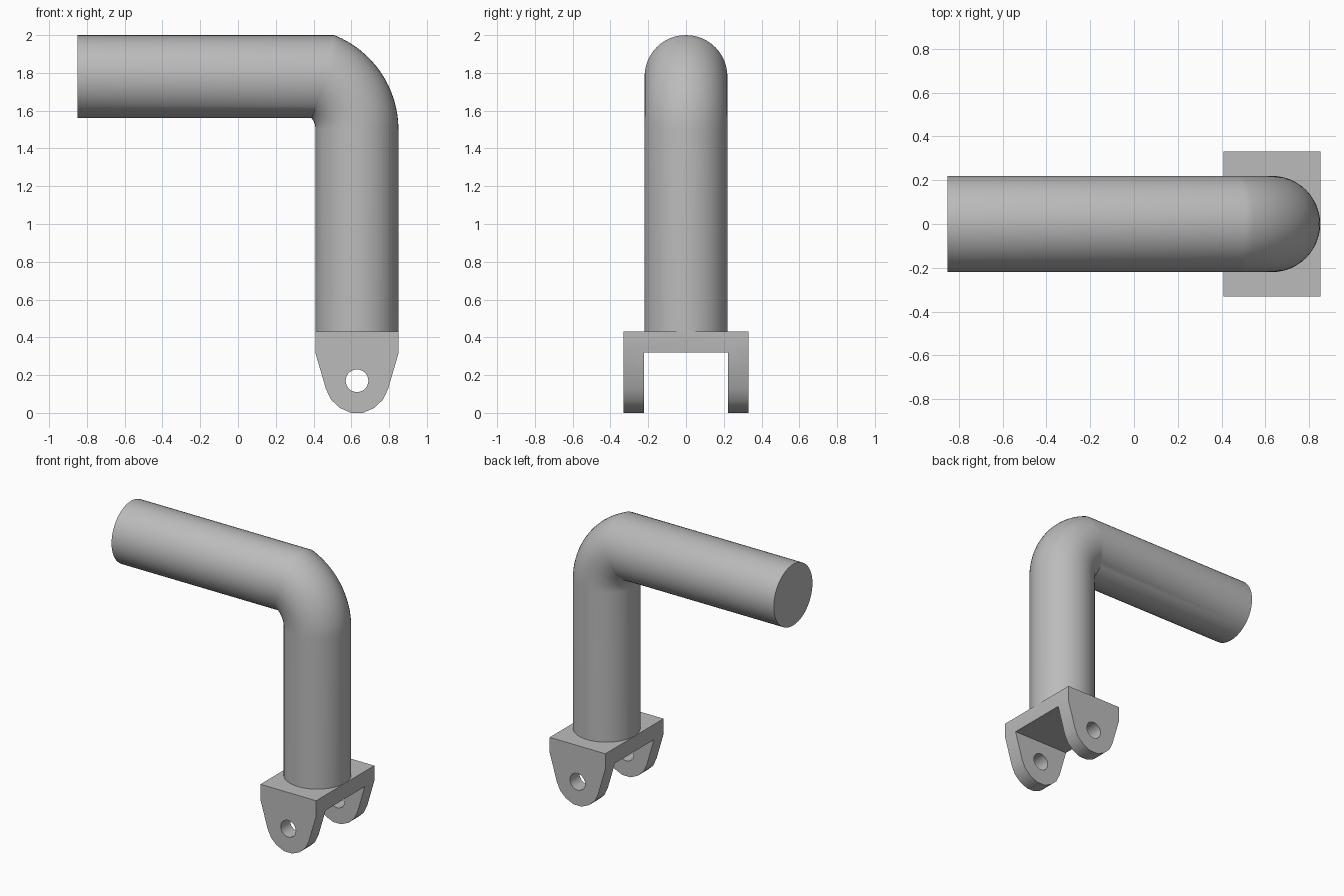
import bpy, bmesh, math
from mathutils import Matrix

cube = bpy.data.objects.get("Cube")
if cube:
    bpy.data.objects.remove(cube, do_unlink=True)

grey = bpy.data.materials.new("plain grey")
grey.use_nodes = True
grey.diffuse_color = (0.5, 0.5, 0.5, 1)
grey.node_tree.nodes["Principled BSDF"].inputs["Base Color"].default_value = (0.5, 0.5, 0.5, 1)


def make_object(name, bm, material=grey):
    bmesh.ops.recalc_face_normals(bm, faces=bm.faces)
    mesh = bpy.data.meshes.new(name)
    bm.to_mesh(mesh)
    bm.free()
    obj = bpy.data.objects.new(name, mesh)
    bpy.context.collection.objects.link(obj)
    if material:
        mesh.materials.append(material)
    return obj


def smooth(obj, degrees):
    bpy.ops.object.select_all(action='DESELECT')
    obj.select_set(True)
    bpy.context.view_layer.objects.active = obj
    bpy.ops.object.shade_smooth_by_angle(angle=math.radians(degrees))


def cut(obj, cutter):
    cutter.hide_render = True
    cutter.hide_viewport = True
    mod = obj.modifiers.new("cut", 'BOOLEAN')
    mod.operation = 'DIFFERENCE'
    mod.solver = 'EXACT'
    mod.object = cutter


# Bent pipe: upright tube, round bend, then a level tube joined at a mitre
SIDES, BEND_STEPS = 48, 16
RADIUS = 0.2195
POST_X, ARM_Z, ARM_END = 0.63, 1.7805, -0.85
BEND_X, BEND_Z = 0.312, 1.5
BEND_R = POST_X - BEND_X
BASE_Z = 0.43

bm = bmesh.new()
columns = []
for i in range(SIDES):
    angle = math.tau * i / SIDES
    out, y = RADIUS * math.cos(angle), RADIUS * math.sin(angle)
    sweep = BEND_R + out
    # the bend stops where this line meets the level tube
    stop = math.asin((ARM_Z + out - BEND_Z) / sweep)
    path = [(POST_X + out, y, BASE_Z - 0.01)]
    for k in range(BEND_STEPS + 1):
        t = stop * k / BEND_STEPS
        path.append((BEND_X + sweep * math.cos(t), y, BEND_Z + sweep * math.sin(t)))
    path.append((ARM_END, y, ARM_Z + out))
    columns.append([bm.verts.new(p) for p in path])
for a, b in zip(columns, columns[1:] + columns[:1]):
    for k in range(len(a) - 1):
        bm.faces.new((a[k], b[k], b[k + 1], a[k + 1]))
for end in (0, -1):
    bm.faces.new([c[end] for c in columns])
smooth(make_object("bent_pipe", bm), 30)

# Clevis bracket: tapered, rounded profile extruded front to back
HALF_W, HALF_D, EAR_R, PIN_Z = 0.221, 0.33, 0.17, 0.17
arc = [math.radians(195 + 150 * k / 7) for k in range(8)]
profile = [(-HALF_W, BASE_Z), (-HALF_W, 0.32)]
profile += [(EAR_R * math.cos(a), PIN_Z + EAR_R * math.sin(a)) for a in arc]
profile += [(HALF_W, 0.32), (HALF_W, BASE_Z)]
low = min(z for x, z in profile)

bm = bmesh.new()
face = bm.faces.new([bm.verts.new((POST_X + x, -HALF_D, max(z, 0) if z > low + 0.001 else 0))
                     for x, z in profile])
extruded = bmesh.ops.extrude_face_region(bm, geom=[face])["geom"]
bmesh.ops.translate(bm, vec=(0, 2 * HALF_D, 0),
                    verts=[v for v in extruded if isinstance(v, bmesh.types.BMVert)])
bracket = make_object("clevis_bracket", bm)

# Slot between the two ears
bm = bmesh.new()
bmesh.ops.create_cube(bm, size=1, matrix=Matrix.Translation((POST_X, 0, 0.11))
                      @ Matrix.Diagonal((1, 0.444, 0.42, 1)))
cut(bracket, make_object("slot_cutter", bm, None))

# Pin hole through both ears
bm = bmesh.new()
bmesh.ops.create_cone(bm, cap_ends=True, segments=24, radius1=0.06, radius2=0.06, depth=1,
                      matrix=Matrix.Translation((POST_X, 0, PIN_Z))
                      @ Matrix.Rotation(math.pi / 2, 4, 'X'))
cut(bracket, make_object("pin_hole_cutter", bm, None))

# Bake the cuts so the edges shade cleanly, then drop the cutters
bpy.context.view_layer.update()
baked = bpy.data.meshes.new_from_object(bracket.evaluated_get(bpy.context.evaluated_depsgraph_get()))
bracket.modifiers.clear()
bracket.data = baked
baked.materials.clear()
baked.materials.append(grey)
for name in ("slot_cutter", "pin_hole_cutter"):
    bpy.data.objects.remove(bpy.data.objects[name], do_unlink=True)
smooth(bracket, 30)
